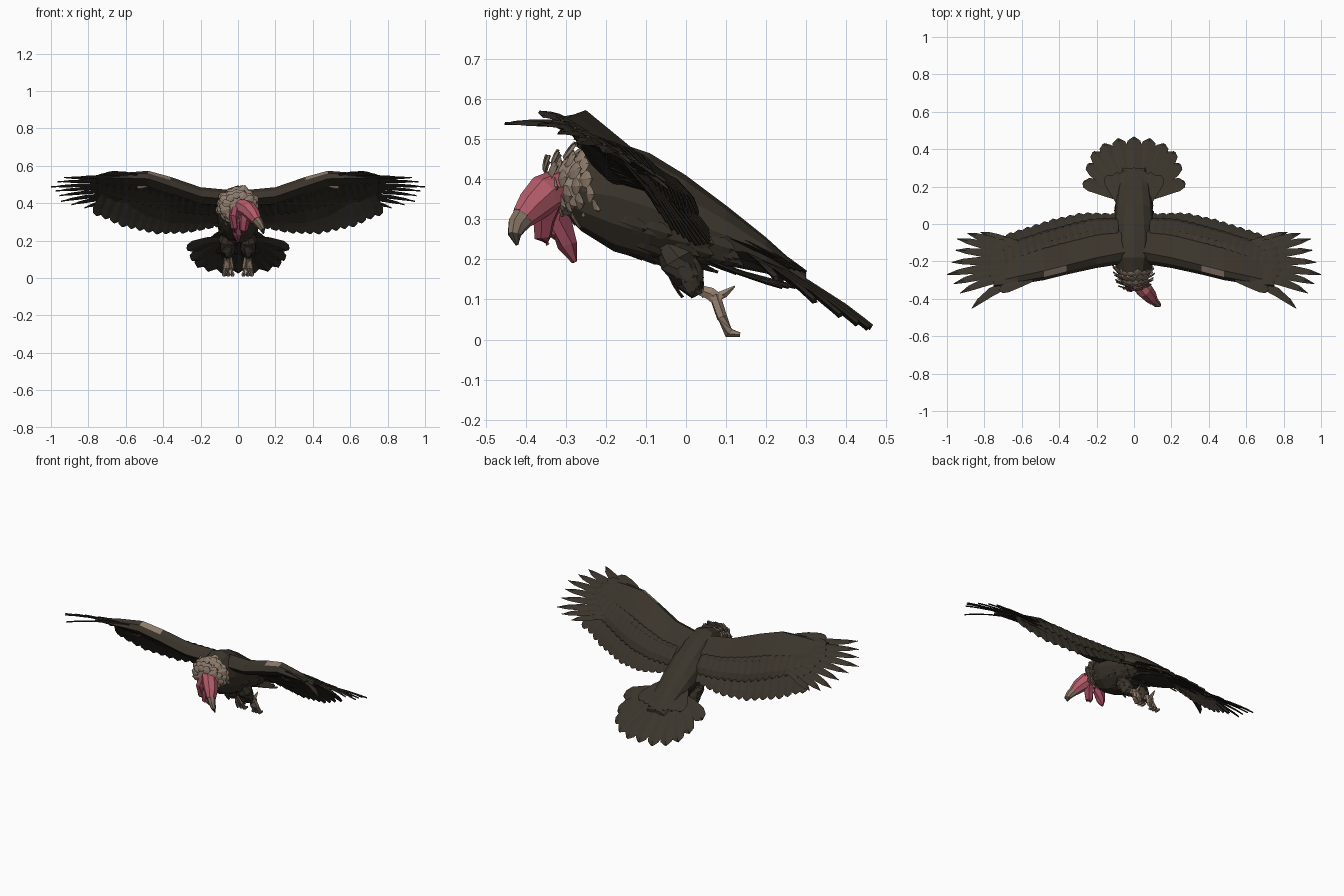
import bpy, bmesh, math, random
from mathutils import Vector as V

if "Cube" in bpy.data.objects:
    bpy.data.objects.remove(bpy.data.objects["Cube"])
random.seed(4)


def material(name, col):
    m = bpy.data.materials.new(name)
    m.diffuse_color = (*col, 1)
    m.use_nodes = True
    m.node_tree.nodes["Principled BSDF"].inputs["Base Color"].default_value = m.diffuse_color
    return m


BROWN = material("brown_feather", (0.042, 0.034, 0.024))
DARK = material("dark_underside", (0.029, 0.026, 0.019))
TAN = material("tan_down", (0.27, 0.20, 0.15))
PINK = material("pink_skin", (0.45, 0.105, 0.14))
WATTLE = material("dark_pink_skin", (0.30, 0.06, 0.095))
BEAK = material("beak_horn", (0.22, 0.16, 0.12))
TIP = material("beak_tip", (0.06, 0.045, 0.035))
LEG = material("leg_skin", (0.30, 0.21, 0.155))


def finish(bm, name, mats, rule=None, mirror=False):
    bmesh.ops.recalc_face_normals(bm, faces=bm.faces)
    bm.normal_update()
    if rule:
        for f in bm.faces:
            f.material_index = rule(f)
    me = bpy.data.meshes.new(name)
    bm.to_mesh(me)
    bm.free()
    ob = bpy.data.objects.new(name, me)
    bpy.context.collection.objects.link(ob)
    for m in mats:
        me.materials.append(m)
    if mirror:
        ob.modifiers.new("mirror", 'MIRROR').use_mirror_merge = False
    return ob


def loft(bm, rings):
    rows = [[bm.verts.new(p) for p in r] for r in rings]
    n = len(rows[0])
    for a, b in zip(rows, rows[1:]):
        for i in range(n):
            bm.faces.new((a[i], a[(i + 1) % n], b[(i + 1) % n], b[i]))
    bm.faces.new(rows[0])
    bm.faces.new(rows[-1])


def tube(bm, path, radii, n=8):
    pts = [V(p) for p in path]
    rings = []
    for i, p in enumerate(pts):
        t = (pts[min(i + 1, len(pts) - 1)] - pts[max(i - 1, 0)]).normalized()
        side = t.cross(V((0, -0.5, 1))).normalized()
        up = side.cross(t)
        rx, rz = radii[i] if isinstance(radii[i], tuple) else (radii[i], radii[i])
        rings.append([p + side * rx * math.cos(k * math.tau / n) + up * rz * math.sin(k * math.tau / n)
                      for k in range(n)])
    loft(bm, rings)


POINTED = [(0, .35), (.3, .8), (.6, 1), (.85, .65), (1, .04)]
ROUND = [(0, .35), (.4, .8), (.78, 1), (.94, .72), (1, .2)]


def feather(bm, base, tip, w, up=(0, 0, 1), bend=0.0, shape=POINTED, th=0.004, sweep=0.0):
    base, tip = V(base), V(tip)
    d = tip - base
    side = d.cross(V(up)).normalized()
    n = side.cross(d).normalized()
    rings = []
    for t, s in shape:
        p = base + d * t + (n * bend - side * sweep) * 4 * t * (1 - t)
        rings.append([p - side * w * s / 2, p + n * th, p + side * w * s / 2, p - n * th])
    loft(bm, rings)


def under(f):
    return 1 if f.normal.z < -0.05 else 0


def interp(table, x):
    for a, b in zip(table, table[1:]):
        if x <= b[0]:
            t = (x - a[0]) / (b[0] - a[0])
            return [p + (q - p) * t for p, q in zip(a, b)]
    return list(table[-1])


# Body: y, bottom z, top z, half width
BODY = [(-.30, .31, .43, .05), (-.26, .27, .47, .09), (-.18, .22, .495, .11), (-.09, .195, .465, .112),
        (0, .185, .41, .108), (.1, .185, .335, .098), (.2, .165, .255, .085), (.3, .125, .165, .06)]
bm = bmesh.new()
loft(bm, [[V((w * math.cos(a), y, (lo + hi) / 2 + (hi - lo) / 2 * math.sin(a)))
           for a in [k * math.tau / 12 for k in range(12)]] for y, lo, hi, w in BODY])
# shaggy breast and flank feathers
for i in range(46):
    y = random.uniform(-.24, .08)
    a = random.uniform(-2.9, -0.25)
    _, lo, hi, w = interp(BODY, y)
    o = V((math.cos(a), 0, math.sin(a)))
    c = V((w * o.x, y, (lo + hi) / 2 + (hi - lo) / 2 * o.z))
    feather(bm, c - o * .006, c + V((0, .075, -.02)) + o * .002, .045, o)
finish(bm, "body", [BROWN])

# Wing arm: x, leading y z, crest y z, trailing y z, fullness
WING = [(.04, -.21, .42, -.15, .47, .03, .29, 1), (.2, -.235, .435, -.18, .485, .03, .29, 1),
        (.36, -.27, .49, -.22, .54, -.01, .295, 1), (.48, -.30, .53, -.25, .573, -.045, .325, 1),
        (.62, -.322, .535, -.28, .562, -.09, .38, .6), (.75, -.335, .535, -.31, .545, -.16, .45, .1)]
bm = bmesh.new()
rings = []
for x, ly, lz, cy, cz, ty, tz, k in WING:
    my, mz = cy + (ty - cy) * .5 + .012 * k, cz + (tz - cz) * .5 + .03 * k
    rings.append([V((x, ly, lz)), V((x, (ly + cy) / 2 - .008, (lz + cz) / 2 + .008)), V((x, cy, cz)),
                  V((x, my, mz)), V((x, ty, tz)),
                  V((x, my - .018 * k - .003, mz - .026 * k - .006)), V((x, ly + .04, lz - .028 * k - .01))])
loft(bm, rings)


def arm_rule(f):
    c = f.calc_center_median()
    if .37 < c.x < .47 and c.y < -.24 and c.z > .535:
        return 2
    return under(f)


# small pale spot under the wrist
finish(bm, "wing_arm", [BROWN, DARK, TAN], arm_rule, True)
bm = bmesh.new()
feather(bm, (.485, -.266, .488), (.54, -.272, .485), .03, (0, -.7, -.7), .002, ROUND)
finish(bm, "wrist_spot", [TAN], None, True)

# Trailing flight feathers, upper coverts and under coverts
TRAIL = [(.08, .055, .275), (.25, .06, .24), (.4, .025, .235), (.58, -.035, .275), (.68, -.07, .325), (.78, -.06, .355)]
bm = bmesh.new()
for i in range(15):
    x = .09 + i * .044
    _, ly, lz, cy, cz, ty, tz, k = interp(WING, x)
    _, ey, ez = interp(TRAIL, x)
    base = (x - .01, cy + (ty - cy) * .55, cz + (tz - cz) * .55 + .008)
    feather(bm, base, (x + .02 + .04 * x, ey, ez), .068, (0, .65, .75), .008, ROUND)
for i in range(16):
    x = .1 + i * .039
    _, ly, lz, cy, cz, ty, tz, k = interp(WING, x)
    base = (x, cy + (ty - cy) * .35, cz + (tz - cz) * .35 + .005)
    tip = (x + .02, cy + (ty - cy) * .95 + .01, cz + (tz - cz) * .95 + .014)
    feather(bm, base, tip, .062, (0, .65, .75), .032 * k, ROUND)
    base = (x, ly + .05, lz - .032)
    tip = (x + .015, cy + (ty - cy) * .7, cz + (tz - cz) * .7 - .01)
    feather(bm, base, tip, .055, (0, .65, .75), .008, ROUND)
finish(bm, "trailing_feathers", [BROWN, DARK], under, True)

# Fingered primaries at the wing tip, with coverts over their roots
TIPS = [(.868, -.452, .54), (.93, -.37, .537), (.965, -.32, .515), (1.0, -.27, .487), (.975, -.205, .465),
        (.955, -.14, .44), (.945, -.08, .41), (.89, -.05, .392), (.82, -.045, .375)]
bm = bmesh.new()
for i, tip in enumerate(TIPS):
    t = i / (len(TIPS) - 1)
    base = V((.57, -.298, .545)).lerp(V((.6, -.13, .42)), t)
    feather(bm, base, tip, .05, (0, .4, .9), .01, POINTED, .004, .03 * (1 - t) ** 2)
    mid = base.lerp(V(tip), .5) + V((0, .02 * (1 - t) ** 2, .014))
    feather(bm, base + V((-.03, 0, .006)), mid, .058, (0, .4, .9), .008, ROUND)
finish(bm, "wingtip_feathers", [BROWN, DARK], under, True)

# Tail fan
TAIL = [(0, .463), (.085, .455), (.16, .428), (.215, .385), (.245, .32), (.27, .225)]
bm = bmesh.new()
for i in range(-5, 6):
    u = i / 5
    x, y = TAIL[abs(i)]
    tip = (math.copysign(x, u), y, .032 + (.46 - y) * .66 - .035 * abs(u))
    feather(bm, (u * .06, .13, .232 - .02 * abs(u)), tip, .095, (0, .6, .8), .014, ROUND, .008)
for i in range(7):
    u = (i - 3) / 3
    tip = (u * .14, .30 - .04 * abs(u), .168 + .01 * abs(u))
    feather(bm, (u * .06, .08, .30 - .04 * abs(u)), tip, .075, (0, .6, .8), .008, ROUND)
    feather(bm, (u * .06, .06, .195), (u * .1, .29 - .05 * abs(u), .13), .06, (0, .3, .9), -.004, ROUND)
finish(bm, "tail_fan", [BROWN, DARK], under)

# Feathered thighs
bm = bmesh.new()
tube(bm, [(.05, -.05, .25), (.056, -.02, .2), (.056, .008, .15), (.053, .03, .112)], [.03, .048, .04, .018], 8)
for k in range(12):
    a = k * math.tau / 12
    o = V((math.cos(a), math.sin(a), .2))
    b = V((.055, -.015, .205 - .02 * (k % 2))) + o * .036
    feather(bm, b, V((.055, .018, .10 + .018 * (k % 3))) + o * .026, .034, o, .006)
finish(bm, "thigh", [BROWN], None, True)

# Feet with hanging toes
bm = bmesh.new()
tube(bm, [(.052, .03, .125), (.052, .06, .115), (.052, .085, .095)], [.014, .018, .019], 6)
tube(bm, [(.052, .075, .105), (.052, .097, .115), (.052, .122, .133)], [.011, .010, .002], 5)
for dx in (-.022, 0, .022):
    tube(bm, [(.052 + dx * .3, .072, .11), (.052 + dx * .8, .09, .055), (.052 + dx, .108, .016),
              (.052 + dx, .135, .012)], [.014, .013, .013, .006], 5)
finish(bm, "foot", [LEG], None, True)

# Neck ruff
bm = bmesh.new()
tube(bm, [(0, -.21, .38), (0, -.25, .38), (0, -.30, .385), (0, -.335, .388)], [.08, .09, .075, .045], 10)
for row, (r0, y0, r1, y1, n) in enumerate([(.04, -.335, .09, -.318, 11), (.055, -.315, .102, -.29, 13),
                                           (.07, -.285, .11, -.258, 15), (.078, -.26, .108, -.225, 16)]):
    for k in range(n):
        a = (k + row * .5) * math.tau / n
        c, s = math.cos(a), math.sin(a)
        j = random.uniform(-.01, .008)
        feather(bm, (r0 * c, y0 - .02 * s, .384 + r0 * s),
                ((r1 + j) * 1.06 * c, y1 - .02 * s + j, .382 + (r1 + j) * s), .046, (c, -1.2, s), .002)
finish(bm, "neck_ruff", [TAN])

# Head turned to the side, then the hooked beak
bm = bmesh.new()
tube(bm, [(.0, -.27, .375), (.025, -.315, .378), (.058, -.355, .362), (.085, -.385, .332), (.102, -.408, .305)],
     [.055, (.045, .05), (.045, .05), (.038, .042), (.026, .031)], 8)
finish(bm, "head", [PINK])
bm = bmesh.new()
tube(bm, [(.098, -.402, .311), (.118, -.422, .285), (.131, -.428, .262), (.136, -.422, .236)],
     [(.026, .031), (.02, .026), (.014, .019), (.003, .004)], 8)
finish(bm, "beak", [BEAK, TIP], lambda f: 1 if f.calc_center_median().z < .262 else 0)

# Hanging wattles
bm = bmesh.new()
tube(bm, [(.045, -.33, .36), (.035, -.355, .30), (.03, -.357, .255), (.03, -.345, .236)], [.03, .029, .022, .006], 6)
tube(bm, [(0, -.30, .37), (-.008, -.315, .3), (-.003, -.296, .235), (0, -.278, .193)], [.035, .034, .025, .007], 6)
tube(bm, [(-.01, -.32, .375), (-.022, -.34, .33), (-.02, -.332, .27), (-.015, -.315, .245)], [.025, .026, .02, .006], 6)
finish(bm, "wattles", [WATTLE])
